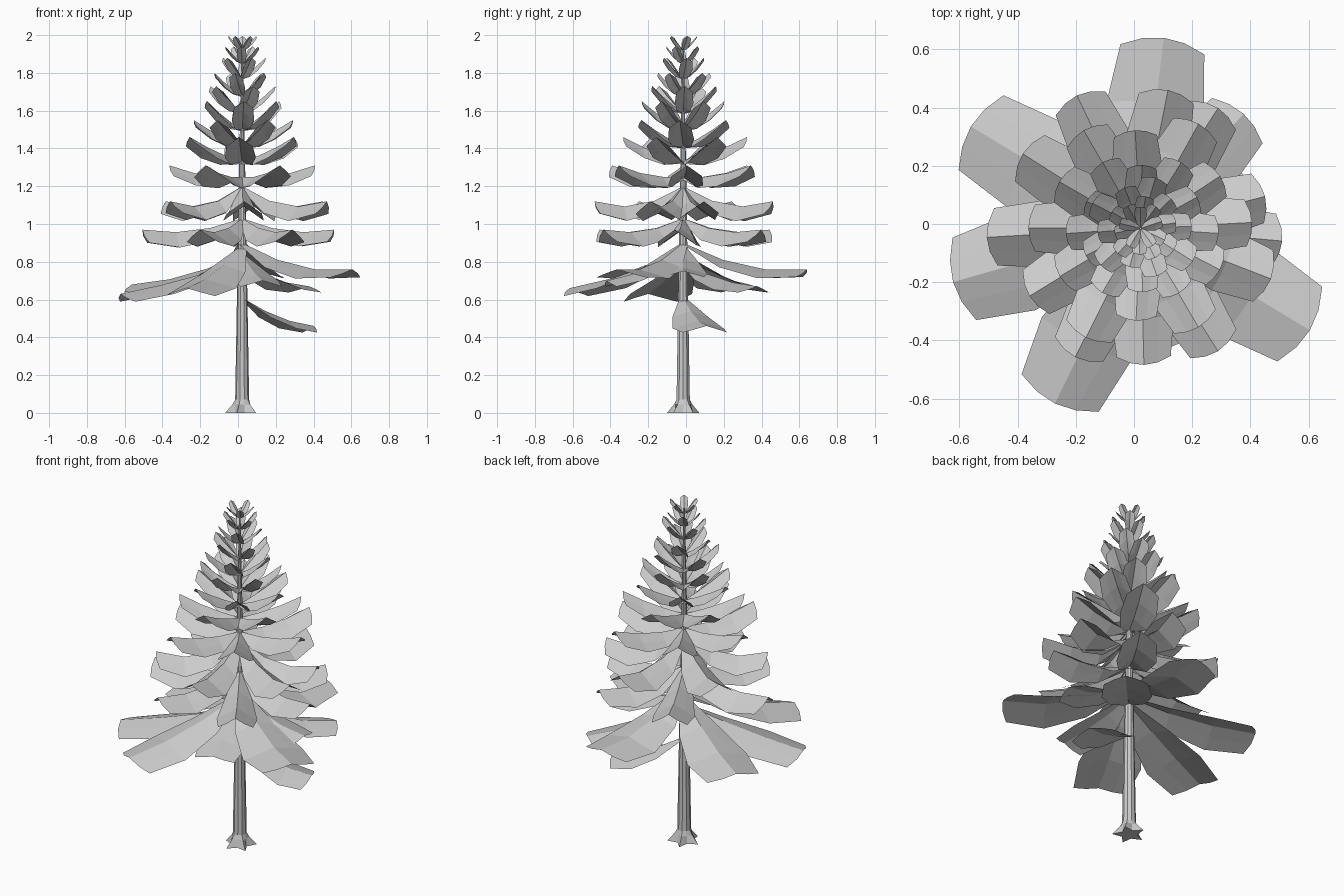
import bpy, bmesh, random
from math import sin, cos, radians, pi
from mathutils import Vector

if "Cube" in bpy.data.objects:
    bpy.data.objects.remove(bpy.data.objects["Cube"])

random.seed(4)
AXIS = Vector((0.022, -0.015, 0))

grey = bpy.data.materials.new("plain grey")
grey.use_nodes = True
grey.diffuse_color = (0.6, 0.6, 0.6, 1)
grey.node_tree.nodes["Principled BSDF"].inputs["Base Color"].default_value = (0.6, 0.6, 0.6, 1)


def finish(bm, name):
    mesh = bpy.data.meshes.new(name)
    bm.to_mesh(mesh)
    bm.free()
    mesh.materials.append(grey)
    obj = bpy.data.objects.new(name, mesh)
    bpy.context.collection.objects.link(obj)
    return obj


def add_grid(bm, rows, closed=False):
    """Bridge successive rows of points with faces."""
    rows = [[bm.verts.new(p) for p in row] for row in rows]
    for low, high in zip(rows, rows[1:]):
        for i in range(len(low) if closed else len(low) - 1):
            j = (i + 1) % len(low)
            bm.faces.new((low[i], low[j], high[j], high[i]))
    return rows


# Frond outline: share of the length, half width, droop of the sides
OUTLINE = [(0, 0.04, 1.2), (0.32, 0.18, 1.2), (0.66, 0.255, 1), (1, 0.22, 1)]


def add_frond(bm, azimuth, length, root, mid, tip, width=1, droop=0.28):
    """Ridged leaf with a narrow root and a blunt, slightly rounded tip."""
    a = radians(azimuth)
    out, side = Vector((cos(a), sin(a), 0)), Vector((-sin(a), cos(a), 0))
    rows = []
    for t, half, fold in OUTLINE:
        z = root + (mid - root) * t * 2 if t < 0.5 else mid + (tip - mid) * (t * 2 - 1)
        row = []
        for u in (-1, -0.5, 0, 0.5, 1):
            reach = length * (t - 0.06 * t * t * u * u)
            offset = u * half * length * width
            point = AXIS + out * reach + side * offset
            point.z = z - droop * fold * abs(offset)
            row.append(point)
        rows.append(row)
    add_grid(bm, rows)


# Trunk: tapering, with a short flared foot of pointed roots
bm = bmesh.new()
SIDES = 10
rows = []
for z, radius, flare in [(0, 0.06, 0.03), (0.045, 0.045, 0.006), (0.07, 0.037, 0),
                         (0.6, 0.028, 0), (1.3, 0.016, 0), (1.95, 0.004, 0)]:
    ring = []
    for i in range(SIDES):
        r = radius + (flare if i % 2 else -flare / 2)
        a = 2 * pi * i / SIDES
        ring.append((AXIS.x + r * cos(a), AXIS.y + r * sin(a), z))
    rows.append(ring)
rings = add_grid(bm, rows, closed=True)
bm.faces.new(rings[0][::-1])
bm.faces.new(rings[-1])
finish(bm, "trunk")

# Lowest boughs: azimuth, length, heights at root, middle and tip, width
bm = bmesh.new()
for bough in [(83, 0.66, 0.9, 0.76, 0.76), (149, 0.68, 0.84, 0.72, 0.68),
              (196, 0.67, 0.8, 0.7, 0.63), (244, 0.67, 0.88, 0.73, 0.66),
              (329, 0.68, 0.9, 0.76, 0.76), (48, 0.53, 0.8, 0.7, 0.67),
              (285, 0.42, 0.84, 0.75, 0.7, 1.2), (0, 0.42, 0.88, 0.78, 0.75, 1.2),
              (18, 0.4, 0.61, 0.5, 0.46, 1.4)]:
    add_frond(bm, *bough)
finish(bm, "lower_boughs")

# Upper tiers: first azimuth, step, count, length, heights at root, middle, tip, width
TIERS = [(-3, 61, 6, 0.52, 1.03, 0.95, 0.97, 0.85), (17, 64, 6, 0.47, 1.2, 1.08, 1.12, 0.9),
         (0, 60, 6, 0.41, 1.25, 1.25, 1.31, 0.95), (30, 60, 6, 0.33, 1.33, 1.38, 1.46, 1),
         (0, 60, 6, 0.27, 1.41, 1.47, 1.55, 1), (30, 60, 6, 0.22, 1.5, 1.56, 1.65, 1.05),
         (5, 72, 5, 0.18, 1.59, 1.65, 1.73, 1.1), (40, 72, 5, 0.145, 1.68, 1.73, 1.8, 1.15),
         (10, 72, 5, 0.12, 1.77, 1.82, 1.88, 1.15), (50, 72, 5, 0.095, 1.85, 1.89, 1.94, 1.15),
         (20, 72, 5, 0.075, 1.92, 1.955, 1.995, 1.15)]
bm = bmesh.new()
for first, step, count, length, root, mid, tip, width in TIERS:
    for i in range(count):
        turn = random.uniform(-4, 4)
        scale = random.uniform(0.93, 1.04)
        add_frond(bm, first + step * i + turn, length * scale, root, mid, tip, width, droop=0.7)
finish(bm, "upper_boughs")
